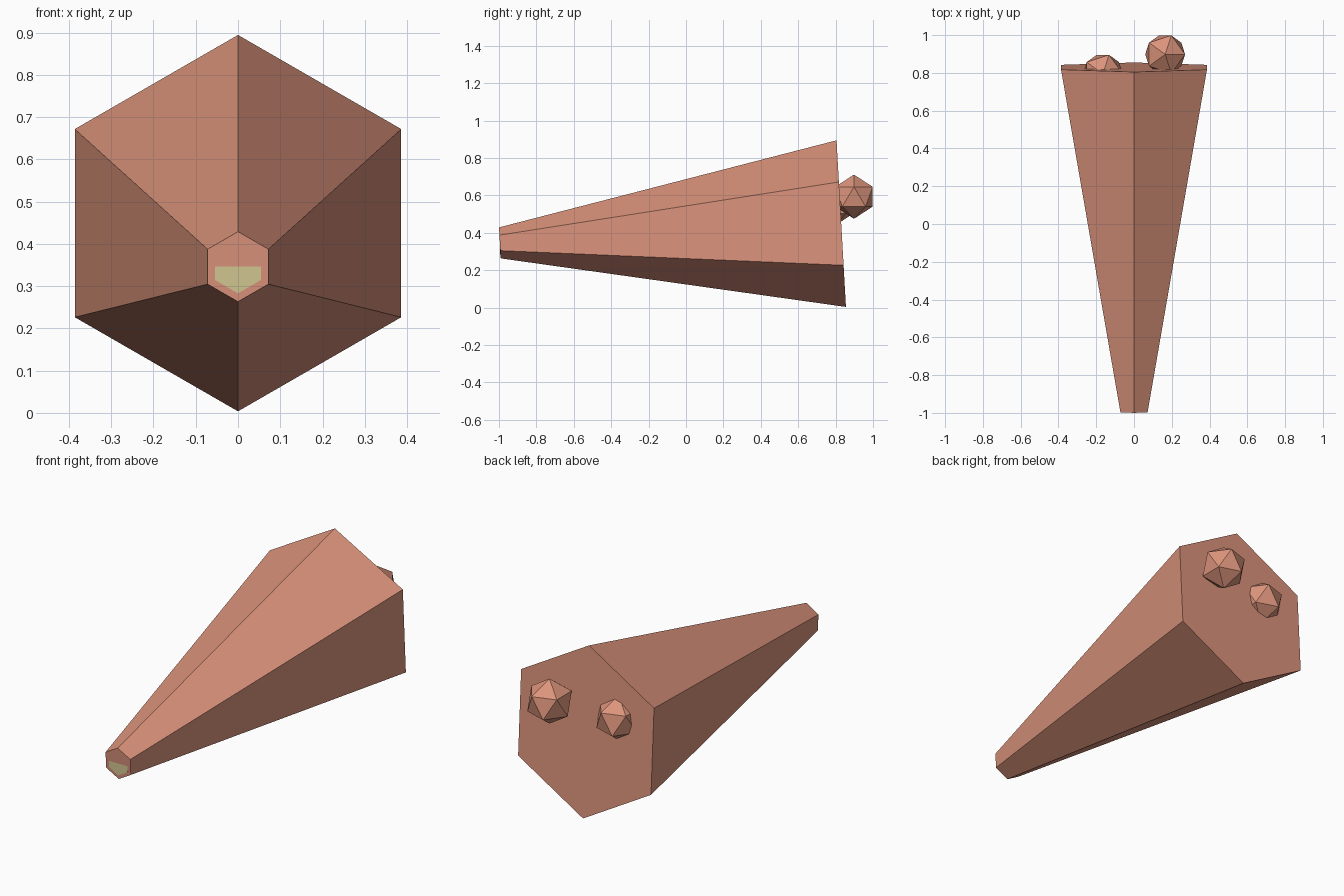
import bpy
from math import pi, atan2, hypot

cube = bpy.data.objects.get("Cube")
if cube:
    bpy.data.objects.remove(cube, do_unlink=True)


def make_material(name, rgb):
    mat = bpy.data.materials.new(name)
    mat.use_nodes = True
    mat.diffuse_color = (*rgb, 1)
    mat.node_tree.nodes["Principled BSDF"].inputs["Base Color"].default_value = (*rgb, 1)
    return mat


def finish(name, mat):
    obj = bpy.context.object
    obj.name = name
    obj.data.materials.append(mat)
    return obj


salmon = make_material("salmon", (0.71, 0.295, 0.2))
pale_green = make_material("pale_green", (0.64, 0.56, 0.28))

# Tapered six-sided body, its axis rising gently toward the wide rear end
front_y, front_z = -0.995, 0.346
rear_y, rear_z = 0.83, 0.449
run, rise = rear_y - front_y, rear_z - front_z
bpy.ops.mesh.primitive_cone_add(
    vertices=6, radius1=0.083, radius2=0.446, depth=hypot(run, rise),
    location=(0, (front_y + rear_y) / 2, (front_z + rear_z) / 2),
    rotation=(atan2(rise, run) - pi / 2, 0, 0))
finish("tapered_body", salmon)

# Upright plate at the tip: only its lower half emerges from the tilted end
bpy.ops.mesh.primitive_cylinder_add(
    vertices=6, radius=0.063, depth=0.008,
    location=(0, front_y + 0.004, front_z), rotation=(pi / 2, 0, 0))
finish("tip_plate", pale_green)

# Faceted knobs set into the rear end
for name, place in (("left_knob", (0.165, 0.898, 0.593)),
                    ("right_knob", (-0.165, 0.795, 0.556))):
    bpy.ops.mesh.primitive_ico_sphere_add(subdivisions=1, radius=0.118, location=place)
    finish(name, salmon)
